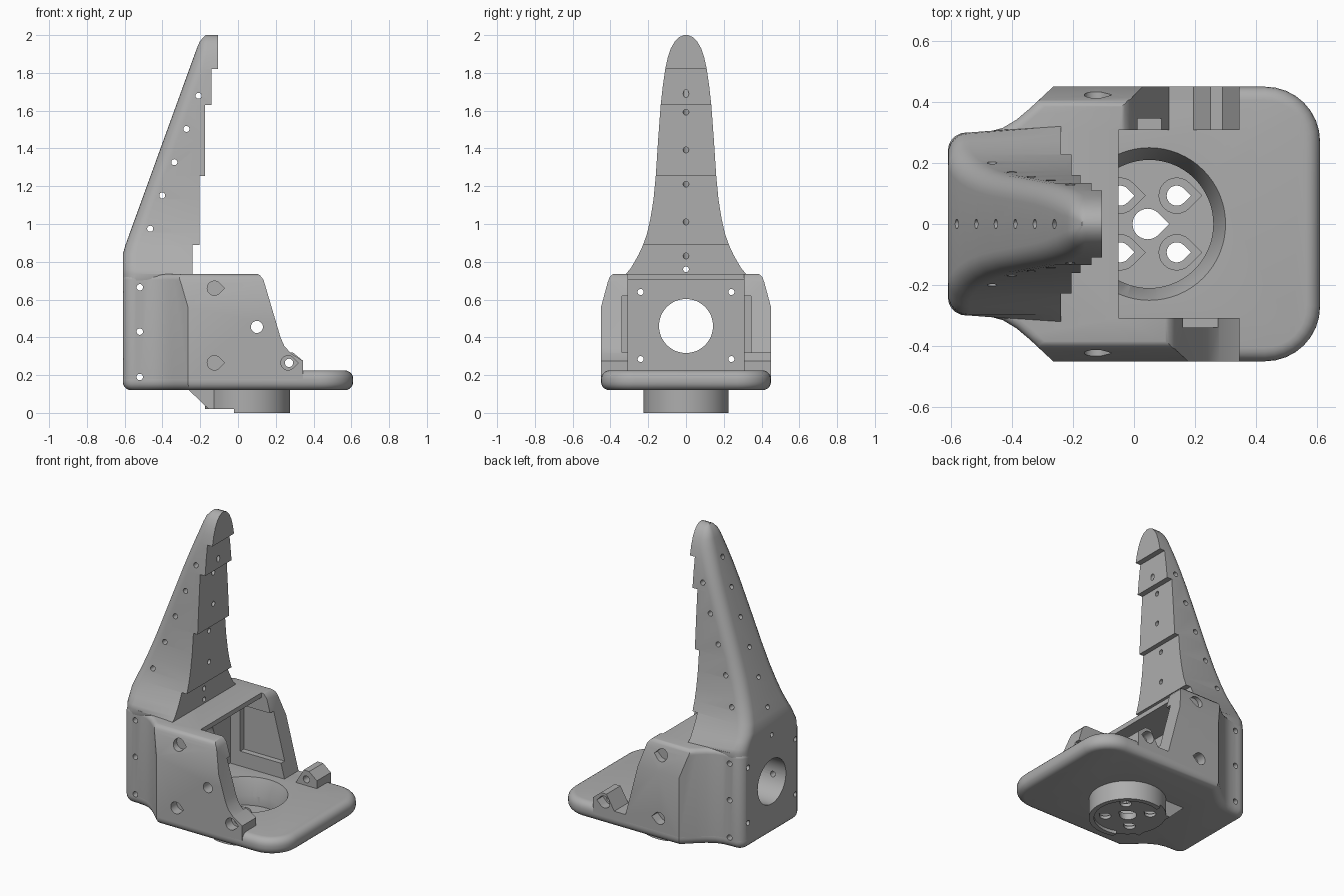
import bpy, bmesh, math
from mathutils import Vector

cube = bpy.data.objects.get("Cube")
if cube:
    bpy.data.objects.remove(cube, do_unlink=True)

grey = bpy.data.materials.new("plain grey")
grey.use_nodes = True
grey.diffuse_color = (0.42, 0.42, 0.42, 1)
grey.node_tree.nodes["Principled BSDF"].inputs["Base Color"].default_value = (0.42, 0.42, 0.42, 1)


def finish(name, bm):
    bmesh.ops.recalc_face_normals(bm, faces=bm.faces)
    mesh = bpy.data.meshes.new(name)
    bm.to_mesh(mesh)
    bm.free()
    mesh.materials.append(grey)
    ob = bpy.data.objects.new(name, mesh)
    bpy.context.collection.objects.link(ob)
    return ob


def loft(name, rings):
    bm = bmesh.new()
    rows = [[bm.verts.new(p) for p in ring] for ring in rings]
    n = len(rows[0])
    for a, b in zip(rows, rows[1:]):
        for i in range(n):
            j = (i + 1) % n
            bm.faces.new((a[i], a[j], b[j], b[i]))
    bm.faces.new(rows[0][::-1])
    bm.faces.new(rows[-1])
    return finish(name, bm)


def prism(name, pts, axis, lo, hi):
    place = {"x": lambda u, v, d: (d, u, v),
             "y": lambda u, v, d: (u, d, v),
             "z": lambda u, v, d: (u, v, d)}[axis]
    return loft(name, [[place(u, v, d) for u, v in pts] for d in (lo, hi)])


def box(x0, x1, y0, y1, z0, z1):
    return prism("cutter", [(x0, y0), (x1, y0), (x1, y1), (x0, y1)], "z", z0, z1)


def rod(a, b, r, r2=None, n=24):
    a, b = Vector(a), Vector(b)
    q = (b - a).to_track_quat("Z", "Y")
    ring = [(math.cos(2 * math.pi * i / n), math.sin(2 * math.pi * i / n)) for i in range(n)]
    return loft("cutter", [[c + q @ Vector((u * s, v * s, 0)) for u, v in ring]
                           for c, s in ((a, r), (b, r2 or r))])


def teardrop(cx, cy, r, axis, lo, hi):
    pts = [(cx + r * math.cos(t), cy + r * math.sin(t))
           for t in [math.radians(45 + 15 * i) for i in range(19)]]
    return prism("cutter", pts + [(cx + 1.414 * r, cy)], axis, lo, hi)


def apply(ob, mod):
    bpy.ops.object.select_all(action="DESELECT")
    bpy.context.view_layer.objects.active = ob
    ob.select_set(True)
    bpy.ops.object.modifier_apply(modifier=mod.name)


def combine(ob, others, op="DIFFERENCE"):
    for other in others:
        mod = ob.modifiers.new("combine", "BOOLEAN")
        mod.operation, mod.solver, mod.object = op, "EXACT", other
        apply(ob, mod)
        bpy.data.objects.remove(other, do_unlink=True)


def bevel(ob, width, segments):
    mod = ob.modifiers.new("round", "BEVEL")
    mod.width, mod.segments = width, segments
    mod.limit_method, mod.angle_limit = "ANGLE", math.radians(50)
    apply(ob, mod)


def arc(cx, cy, r, start, end, n):
    return [(cx + r * math.cos(math.radians(start + (end - start) * i / n)),
             cy + r * math.sin(math.radians(start + (end - start) * i / n))) for i in range(n + 1)]


# Plan outline shared by the base plate and the housing
half = arc(0.43, 0.27, 0.18, 0, 90, 8)
half += [(-0.265, 0.45), (-0.34, 0.38), (-0.385, 0.342), (-0.43, 0.315), (-0.475, 0.303), (-0.52, 0.3)]
half += arc(-0.55, 0.24, 0.06, 90, 180, 5)
outline = half + [(x, -y) for x, y in reversed(half)]

# Base plate with round hub and ramp underneath
base = prism("base_plate", outline, "z", 0.12, 0.225)
bevel(base, 0.045, 5)
hub = rod((0.05, 0, 0), (0.05, 0, 0.15), 0.225, n=64)
ramp = prism("ramp", [(-0.27, 0.13), (-0.155, 0.02), (-0.1, 0.02), (-0.1, 0.13)], "y", -0.14, 0.14)
combine(base, [hub, ramp], "UNION")
cuts = [rod((0.05, 0, 0.06), (0.05, 0, 0.13), 0.21, n=64),
        rod((0.05, 0, 0.12), (0.05, 0, 0.23), 0.21, 0.252, n=64),
        rod((0.05, 0, -0.1), (0.05, 0, 0.02), 0.195, n=64),
        box(-0.4, -0.02, -0.4, 0.4, -0.1, 0.02),
        teardrop(0.045, 0, 0.05, "z", -0.1, 0.1),
        rod((-0.52, -1, 0.19), (-0.52, 1, 0.19), 0.017)]
for x in (-0.045, 0.14):
    for y in (-0.093, 0.093):
        cuts += [teardrop(x, y, 0.058, "z", 0.04, 0.1), teardrop(x, y, 0.033, "z", -0.1, 0.1)]
combine(base, cuts)

# Housing: rear block, roof and two side walls
housing = prism("housing", outline, "z", 0, 0.735)
bevel(housing, 0.03, 4)
side = [(0.45, 0.17), (0.45, 0.56), (0.415, 0.69), (0.405, 0.718), (0.39, 0.733), (0.37, 0.74)]
section = side + [(-y, z) for y, z in reversed(side)]
combine(housing, [prism("section", section, "x", -1, 1)], "INTERSECT")
foot_end = [(0.345, 0.275), (0.345, 0.1), (0.8, 0.1), (0.8, 1)]
right_front = [(0.09, 1), (0.09, 0.74), (0.115, 0.73), (0.135, 0.705), (0.225, 0.4), (0.245, 0.355),
               (0.28, 0.315)] + foot_end
left_front = [(-0.05, 1), (-0.05, 0.74), (-0.03, 0.73), (-0.01, 0.705), (0.115, 0.225), (0.195, 0.225),
              (0.25, 0.32), (0.29, 0.32)] + foot_end
cuts = [prism("cutter", right_front, "y", -1, 0), prism("cutter", left_front, "y", 0, 1),
        box(-0.27, 1, -0.308, 0.308, 0.1, 0.705),
        box(-0.05, 1, -0.308, 0.308, 0.1, 1),
        box(-0.2, 1, -0.34, 0.345, 0.32, 0.62),
        rod((-1, 0, 0.46), (-0.2, 0, 0.46), 0.143, n=48),
        rod((0.1, -1, 0.455), (0.1, -0.2, 0.455), 0.032),
        rod((0.27, -1, 0.265), (0.27, 1, 0.265), 0.022)]
for y in (-0.24, 0.24):
    cuts += [rod((-1, y, z), (-0.2, y, z), 0.016) for z in (0.285, 0.64)]
cuts += [rod((-0.52, -1, z), (-0.52, 1, z), 0.017) for z in (0.19, 0.43, 0.665)]
for s in (-1, 1):
    for x, z in ((-0.125, 0.66), (-0.125, 0.265), (0.265, 0.265)):
        cuts.append(teardrop(x, z, 0.038, "y", min(s * 0.39, s * 0.6), max(s * 0.39, s * 0.6)))
combine(housing, cuts)


# Tapered finger with a stepped front and rounded back corners
def finger_ring(z, w, front):
    back = max(-0.61, -0.61 + (z - 0.85) * 0.363)
    back += max(0, z - 1.95) ** 2 * 9
    wb = min(w, 0.3)
    r = min(0.07, wb * 0.7)
    corner = arc(back + r, wb - r, r, 90, 180, 6)
    pts = [(front, w)] + corner + [(x, -y) for x, y in reversed(corner)] + [(front, -w)]
    return [(x, y, z) for x, y in pts]


widths = [(0.7, 0.3), (0.735, 0.32), (0.76, 0.296), (0.8, 0.272), (0.84, 0.25), (0.89, 0.227), (0.95, 0.206),
          (1.03, 0.188), (1.13, 0.172), (1.255, 0.16), (1.44, 0.148), (1.63, 0.134), (1.73, 0.123),
          (1.82, 0.11), (1.88, 0.097), (1.93, 0.08), (1.965, 0.06), (1.988, 0.038), (2.0, 0.012)]
steps = {0.735: -0.24, 0.89: -0.205, 1.255: -0.175, 1.63: -0.14, 1.82: -0.105}
front, rings = -0.28, []
for z, w in widths:
    rings.append(finger_ring(z, w, front))
    if z in steps:
        front = steps[z]
        rings.append(finger_ring(z, w, front))
finger = loft("finger", rings)
cuts = [rod((-1, 0, 0.76), (1, 0, 0.76), 0.015)]
for i in range(5):
    x, z = -0.465 + 0.064 * i, 0.975 + 0.176 * i
    cuts.append(rod((x, -1, z), (x, 1, z), 0.016))
for i, z in enumerate((0.81, 1.0, 1.2, 1.39, 1.59, 1.72)):
    a = Vector((-0.17, 0, z))
    b = Vector((-0.58 + 0.064 * i, 0, 0.93 + 0.176 * i))
    d = (b - a).normalized() * 0.15
    cuts.append(rod(a - d, b + d, 0.015))
combine(finger, cuts)

# Smooth shading with sharp creases
bpy.ops.object.select_all(action="DESELECT")
for ob in (base, housing, finger):
    ob.select_set(True)
bpy.context.view_layer.objects.active = base
bpy.ops.object.shade_smooth_by_angle(angle=math.radians(30))
